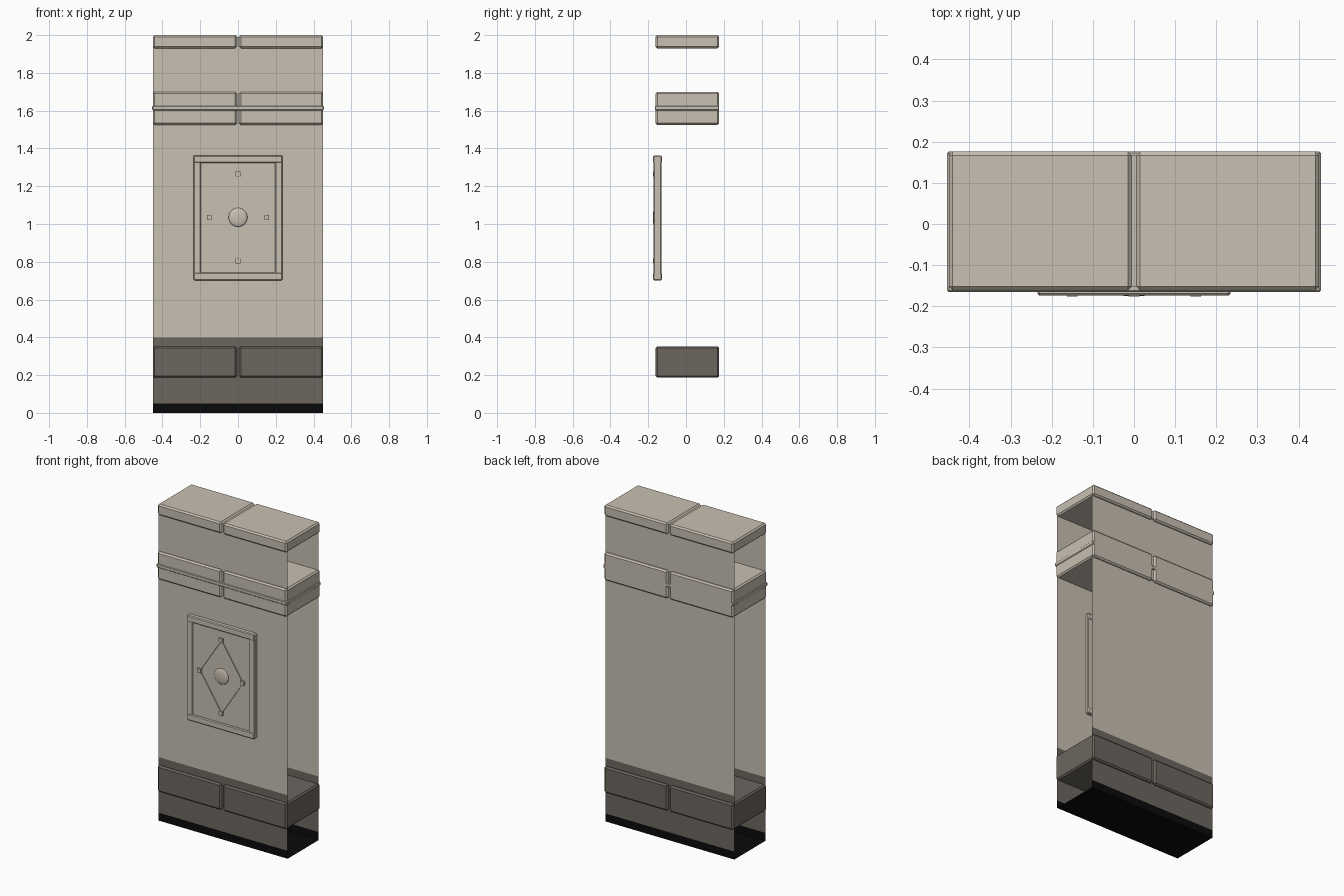
import bpy, bmesh, math
from mathutils import Matrix, Vector

if "Cube" in bpy.data.objects:
    bpy.data.objects.remove(bpy.data.objects["Cube"])


def material(name, rgb):
    m = bpy.data.materials.new(name)
    m.diffuse_color = (*rgb, 1)
    m.use_nodes = True
    m.node_tree.nodes["Principled BSDF"].inputs["Base Color"].default_value = m.diffuse_color
    return m


BEIGE = material("beige_stone", (0.58, 0.525, 0.445))
GREY = material("dark_grey_stone", (0.15, 0.133, 0.113))
BLACK = material("black_base", (0.003, 0.003, 0.003))


def add_object(name, bm, mats):
    me = bpy.data.meshes.new(name)
    bmesh.ops.recalc_face_normals(bm, faces=bm.faces)
    bm.to_mesh(me)
    bm.free()
    for m in mats:
        me.materials.append(m)
    ob = bpy.data.objects.new(name, me)
    bpy.context.collection.objects.link(ob)
    return ob


def box(name, x, y, z, mat, bevel=0.0, rot=0.0):
    """Box between min/max pairs, optionally turned about y, with bevelled edges."""
    bm = bmesh.new()
    centre = Vector([(a + b) / 2 for a, b in (x, y, z)])
    size = [b - a for a, b in (x, y, z)]
    bmesh.ops.create_cube(bm, size=1)
    bmesh.ops.scale(bm, vec=size, verts=bm.verts)
    if bevel:
        bmesh.ops.bevel(bm, geom=bm.edges[:], offset=bevel, segments=1,
                        affect='EDGES', profile=0.5)
    bm.transform(Matrix.Translation(centre) @ Matrix.Rotation(rot, 4, 'Y'))
    return add_object(name, bm, [mat])


# Open-ended wall: thin front and back sheets joined by the floor
HALF, FRONT, BACK = 0.45, -0.148, 0.161
profile = [(FRONT, 1.95), (FRONT, 0.4), (FRONT, 0.05), (FRONT, 0),
           (BACK, 0), (BACK, 0.05), (BACK, 0.4), (BACK, 1.95)]
bm = bmesh.new()
rows = [[bm.verts.new((x, y, z)) for x in (-HALF, HALF)] for y, z in profile]
for a, b in zip(rows, rows[1:]):
    f = bm.faces.new((a[0], a[1], b[1], b[0]))
    h = f.calc_center_median().z
    f.material_index = 0 if h > 0.4 else 1 if h > 0.05 else 2
add_object("wall_shell", bm, [BEIGE, GREY, BLACK])


# Block courses: two bevelled blocks with a recessed joint between them
Y0, Y1 = -0.161, 0.176
for name, z0, z1, mat in (("cap", 1.93, 2.0, BEIGE),
                          ("upper_band", 1.525, 1.70, BEIGE),
                          ("lower_band", 0.187, 0.352, GREY)):
    for side, x in (("left", (-HALF, -0.006)), ("right", (0.006, HALF))):
        box(f"{name}_{side}", x, (Y0, Y1), (z0, z1), mat, 0.009)
    box(f"{name}_joint", (-0.02, 0.02), (Y0 + 0.009, Y1 - 0.009),
        (z0 + 0.009, z1 - 0.009), mat)

# Thin rail round the middle of the upper band
box("band_rail", (-0.454, 0.454), (Y0 - 0.004, Y1), (1.601, 1.625), BEIGE, 0.004)

# Front panel with raised frame
box("panel_plate", (-0.215, 0.215), (-0.165, -0.13), (0.72, 1.345), BEIGE)
for name, z in (("top", (1.323, 1.363)), ("bottom", (0.702, 0.743))):
    box(f"frame_{name}", (-0.235, 0.235), (-0.174, -0.128), z, BEIGE, 0.005)
for name, s in (("left", -1), ("right", 1)):
    box(f"frame_{name}", sorted((s * 0.235, s * 0.197)), (-0.172, -0.13),
        (0.715, 1.35), BEIGE, 0.004)

# Diamond ornament: thin bars and small square studs at the corners
CZ = 1.035
corners = [Vector((0, CZ + 0.23)), Vector((0.15, CZ)),
           Vector((0, CZ - 0.23)), Vector((-0.15, CZ))]
for i, p in enumerate(corners):
    q = corners[(i + 1) % 4]
    m, d = (p + q) / 2, q - p
    half = d.length / 2
    box(f"diamond_bar_{i + 1}", (m.x - half, m.x + half), (-0.171, -0.163),
        (m.y - 0.004, m.y + 0.004), BEIGE, rot=-math.atan2(d.y, d.x))
    box(f"diamond_stud_{i + 1}", (p.x - 0.013, p.x + 0.013), (-0.176, -0.163),
        (p.y - 0.013, p.y + 0.013), BEIGE)

# Shallow round boss in the middle of the diamond
bm = bmesh.new()
bmesh.ops.create_uvsphere(bm, u_segments=24, v_segments=12, radius=1)
bm.transform(Matrix.Translation((0, -0.165, CZ)) @ Matrix.Diagonal((0.05, 0.011, 0.05, 1)))
for f in bm.faces:
    f.smooth = True
add_object("round_boss", bm, [BEIGE])
